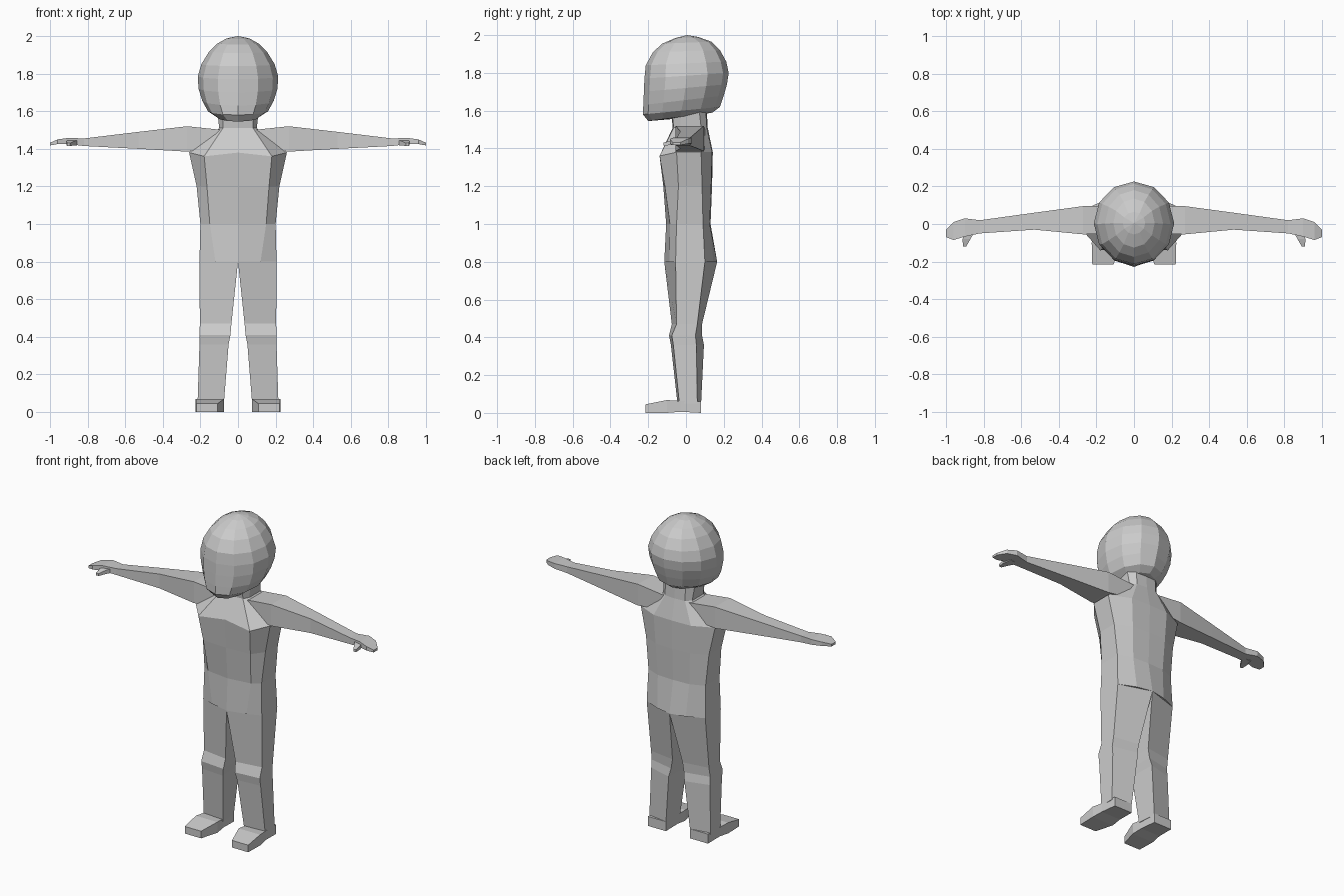
import bpy, bmesh
from math import sin, cos, pi

cube = bpy.data.objects.get("Cube")
if cube:
    bpy.data.objects.remove(cube)

grey = bpy.data.materials.new("plain grey")
grey.use_nodes = True
grey.diffuse_color = (0.6, 0.6, 0.6, 1)
grey.node_tree.nodes["Principled BSDF"].inputs["Base Color"].default_value = (0.6, 0.6, 0.6, 1)


def loft(name, rings, mirror=False, poles=None):
    """Join closed rings of points; end in flat caps or in two pole points."""
    bm = bmesh.new()
    loops = [[bm.verts.new(p) for p in ring] for ring in rings]
    n = len(loops[0])
    for a, b in zip(loops, loops[1:]):
        for i in range(n):
            j = (i + 1) % n
            bm.faces.new((a[i], a[j], b[j], b[i]))
    for k, loop in enumerate((loops[0], loops[-1])):
        if poles:
            tip = bm.verts.new(poles[k])
            for i in range(n):
                bm.faces.new((loop[i], loop[(i + 1) % n], tip))
        else:
            bm.faces.new(loop)
    bmesh.ops.recalc_face_normals(bm, faces=bm.faces)
    mesh = bpy.data.meshes.new(name)
    bm.to_mesh(mesh)
    bm.free()
    mesh.materials.append(grey)
    obj = bpy.data.objects.new(name, mesh)
    bpy.context.collection.objects.link(obj)
    if mirror:
        obj.modifiers.new("Mirror", 'MIRROR')
    return obj


# Head: twelve-sided rings, lower at the front (z front, z back, half width, y front, y back)
head_rings = []
for zf, zb, w, yf, yb in (
        (1.985, 1.99, .06, -.055, .065), (1.955, 1.965, .11, -.125, .135),
        (1.91, 1.92, .155, -.175, .18), (1.84, 1.86, .195, -.213, .213),
        (1.77, 1.8, .214, -.22, .226), (1.7, 1.74, .21, -.223, .217),
        (1.63, 1.68, .19, -.226, .2), (1.58, 1.62, .16, -.228, .18),
        (1.545, 1.59, .11, -.2, .14)):
    ring = []
    for i in range(12):
        a = 2 * pi * i / 12
        t = (1 - cos(a)) / 2
        ring.append((w * sin(a), yf + (yb - yf) * t, zf + (zb - zf) * t))
    head_rings.append(ring)
loft("head", head_rings, poles=((0, .005, 2), (0, -.02, 1.56)))


# Neck and torso: half outlines from front centre to back centre, completed by symmetry
def body_ring(z, front, corners, back, dz=0):
    half = [(x, y, z + (dz if i == 0 else 0)) for i, (x, y) in enumerate(corners)]
    other = [(-x, y, h) for x, y, h in reversed(half)]
    return [(0, front, z)] + half + [(0, back, z)] + other


loft("neck_and_torso", [
    body_ring(1.6, -.08, ((.08, -.075), (.11, -.03), (.11, .07), (.07, .105)), .11),
    body_ring(1.51, -.07, ((.08, -.065), (.1, -.03), (.1, .08), (.07, .11)), .115),
    body_ring(1.38, -.128, ((.18, -.14), (.26, -.05), (.26, .08), (.13, .138)), .142, -.02),
    body_ring(1.2, -.12, ((.165, -.112), (.22, -.04), (.22, .085), (.12, .133)), .138),
    body_ring(1.0, -.105, ((.15, -.085), (.2, -.05), (.2, .09), (.11, .125)), .13),
    body_ring(.8, -.115, ((.12, -.088), (.205, -.055), (.205, .1), (.1, .145)), .165)])


# Arms and hands: four-sided sections along x (x, y front, y back, z top, z bottom)
def side_ring(x, yf, yb, zt, zb):
    return [(x, yf, zb), (x, yf, zt), (x, yb, zt), (x, yb, zb)]


wrist = (.82, -.05, .02, 1.455, 1.415)
loft("arm", [side_ring(*s) for s in (
    (.08, -.05, .1, 1.5, 1.41), (.27, -.055, .095, 1.52, 1.385),
    (.53, -.03, .06, 1.49, 1.4), wrist)], True)
loft("hand", [side_ring(*s) for s in (
    wrist, (.9, -.067, .03, 1.458, 1.425),
    (.96, -.085, .01, 1.45, 1.425), (1.0, -.07, -.03, 1.432, 1.418))], True)


# Thumbs and feet: four-sided sections along y (y, x inner, x outer, z top, z bottom)
def depth_ring(y, xi, xo, zt, zb):
    return [(xi, y, zb), (xi, y, zt), (xo, y, zt), (xo, y, zb)]


loft("thumb", [depth_ring(*s) for s in (
    (-.03, .84, .9, 1.448, 1.42), (-.08, .87, .912, 1.442, 1.418),
    (-.12, .893, .91, 1.43, 1.415))], True)
loft("foot", [depth_ring(*s) for s in (
    (.08, .085, .21, .06, 0), (-.03, .08, .216, .063, .006),
    (-.1, .075, .225, .068, 0), (-.215, .108, .222, .045, 0))], True)

# Legs: inner front, outer front, outer back, inner back at each height
loft("leg", [[(x, y, z) for x, y in ring] for z, ring in (
    (.8, ((0, -.115), (.205, -.055), (.205, .1), (0, .165))),
    (.47, ((.035, -.075), (.203, -.05), (.203, .06), (.035, .085))),
    (.41, ((.04, -.09), (.205, -.075), (.205, .05), (.045, .085))),
    (.36, ((.05, -.08), (.205, -.067), (.205, .055), (.055, .095))),
    (.05, ((.075, -.045), (.215, -.035), (.215, .06), (.085, .08))))], True)
